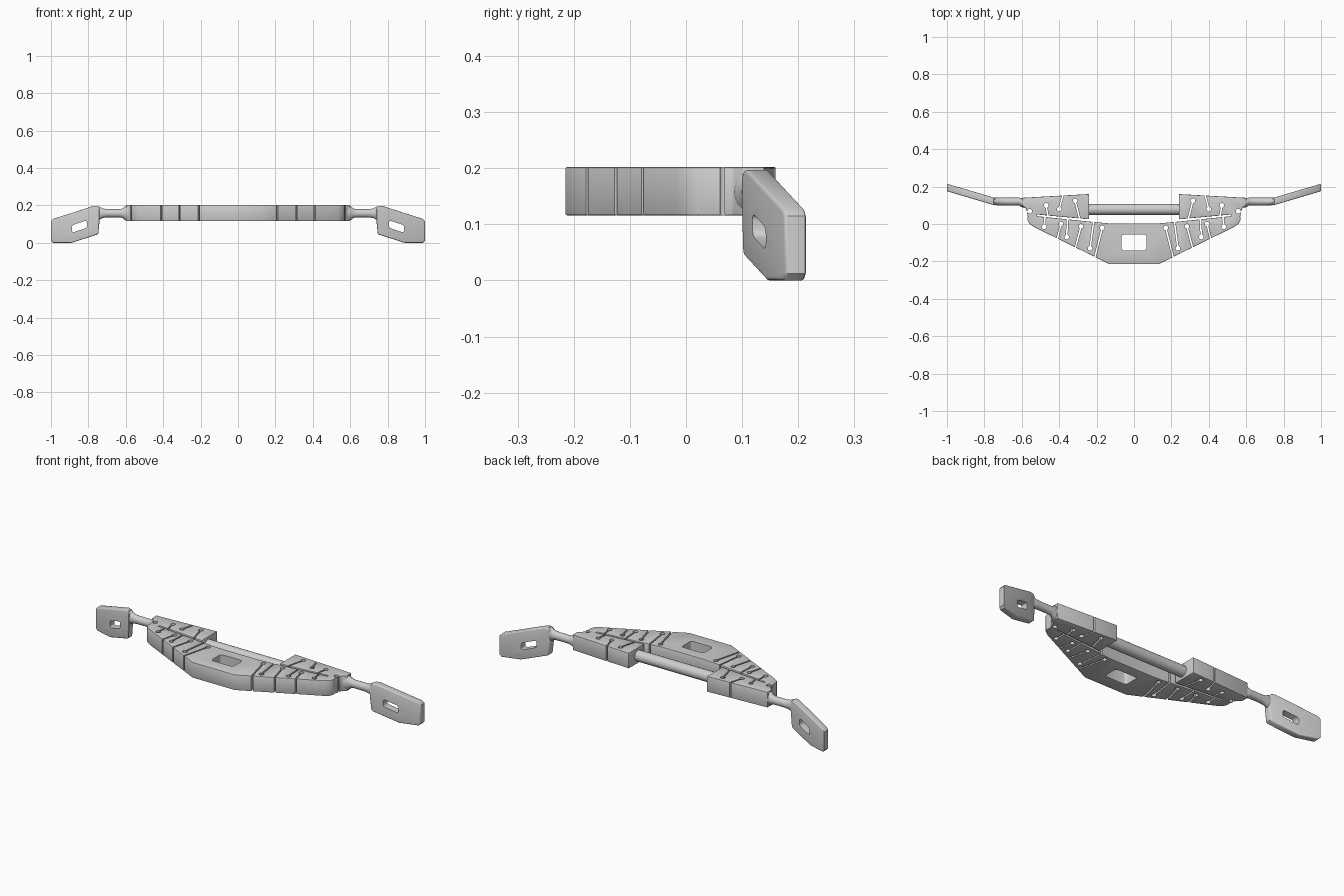
import bpy, bmesh, math
from mathutils import Vector

if "Cube" in bpy.data.objects:
    bpy.data.objects.remove(bpy.data.objects["Cube"], do_unlink=True)

grey = bpy.data.materials.new("light grey")
grey.use_nodes = True
grey.diffuse_color = (0.62, 0.62, 0.62, 1)
grey.node_tree.nodes["Principled BSDF"].inputs["Base Color"].default_value = (0.62, 0.62, 0.62, 1)

Z0, Z1 = 0.116, 0.202    # underside and top of the flexing body
SHEAR = 0.295            # backward sweep of the end paddles


def finish(name, bm):
    bmesh.ops.recalc_face_normals(bm, faces=bm.faces)
    mesh = bpy.data.meshes.new(name)
    bm.to_mesh(mesh)
    bm.free()
    mesh.materials.append(grey)
    ob = bpy.data.objects.new(name, mesh)
    bpy.context.collection.objects.link(ob)
    return ob


def prism(bm, points, offset):
    """Extrude a closed outline of 3D points along an offset."""
    face = bm.faces.new([bm.verts.new(p) for p in points])
    ext = bmesh.ops.extrude_face_region(bm, geom=[face])
    verts = [g for g in ext["geom"] if isinstance(g, bmesh.types.BMVert)]
    bmesh.ops.translate(bm, verts=verts, vec=offset)


def apply(ob, kind, **settings):
    mod = ob.modifiers.new(kind.title(), kind)
    for key, value in settings.items():
        setattr(mod, key, value)
    bpy.context.view_layer.objects.active = ob
    bpy.ops.object.modifier_apply(modifier=mod.name)


def smooth(ob):
    bpy.ops.object.select_all(action='DESELECT')
    ob.select_set(True)
    bpy.context.view_layer.objects.active = ob
    bpy.ops.object.shade_smooth_by_angle(angle=math.radians(35))


def keyhole(hole, end, r=0.0125, w=0.0042):
    """Outline of a round hole with a narrow slit leading to end."""
    hole, end = Vector(hole), Vector(end)
    d = (end - hole).normalized()
    side = Vector((-d.y, d.x))
    start, gap = math.atan2(d.y, d.x), math.asin(w / r)
    pts = [end - side * w, end + side * w]
    for i in range(15):
        a = start + gap + (2 * math.pi - 2 * gap) * i / 14
        pts.append(hole + Vector((math.cos(a), math.sin(a))) * r)
    return pts


def rounded_box(cx, cy, hx, hy, r, slope=0.0, n=4):
    """Rounded rectangle outline, its long sides slanted by slope."""
    pts = []
    for q, (sx, sy) in enumerate(((1, 1), (-1, 1), (-1, -1), (1, -1))):
        for i in range(n + 1):
            a = math.pi / 2 * (q + i / n)
            x = sx * (hx - r) + r * math.cos(a)
            pts.append((cx + x, cy + sy * (hy - r) + r * math.sin(a) + slope * x))
    return pts


# Flexing body: bowed front beam joined to the two back blocks at the ends
half = [(0.13, -0.215), (0.535, -0.016), (0.56, 0.002), (0.57, 0.022), (0.568, 0.042),
        (0.578, 0.084), (0.6, 0.1), (0.6, 0.14), (0.24, 0.16), (0.24, 0.025),
        (0.52, 0.051), (0.52, 0.042), (0.24, 0.013), (0.13, 0.003)]
outline = half + [(-x, y) for x, y in reversed(half)]
bm = bmesh.new()
prism(bm, [(x, y, Z0) for x, y in outline], (0, 0, Z1 - Z0))
body = finish("flexing_body", bm)
apply(body, 'BEVEL', width=0.003, segments=2, limit_method='ANGLE')

# Cutters: flexure slits and the centre window
slits = [
    ((0.17, -0.02), (0.215, -0.2)), ((0.283, -0.012), (0.318, -0.145)), ((0.39, 0.0), (0.415, -0.1)),
    ((0.235, -0.13), (0.215, 0.02)), ((0.36, -0.07), (0.355, 0.03)), ((0.48, -0.015), (0.475, 0.042)),
    ((0.315, 0.125), (0.29, 0.024)), ((0.40, 0.08), (0.375, 0.17)), ((0.47, 0.10), (0.46, 0.04)),
    ((0.557, 0.068), (0.61, 0.058))]
bm = bmesh.new()
for hole, end in slits:
    for s in (1, -1):
        prism(bm, [(s * p[0], p[1], 0.05) for p in keyhole(hole, end)], (0, 0, 0.2))
prism(bm, [(x, y, 0.05) for x, y in rounded_box(0, -0.098, 0.067, 0.043, 0.015)], (0, 0, 0.2))
cutter = finish("slit_cutter", bm)
cutter.hide_render = True
apply(body, 'BOOLEAN', object=cutter, operation='DIFFERENCE', solver='EXACT', use_self=True)
bpy.data.objects.remove(cutter, do_unlink=True)
smooth(body)


def loft(name, sections, n=20):
    """Oval sections (x, y, half width, z, half height) joined along x."""
    bm = bmesh.new()
    rings = []
    for x, y, hy, z, hz in sections:
        rings.append([bm.verts.new((x, y + hy * math.cos(2 * math.pi * i / n),
                                    z + hz * math.sin(2 * math.pi * i / n))) for i in range(n)])
    for a, b in zip(rings, rings[1:]):
        for i in range(n):
            bm.faces.new((a[i], a[(i + 1) % n], b[(i + 1) % n], b[i]))
    bm.faces.new(rings[0])
    bm.faces.new(rings[-1])
    smooth(finish(name, bm))


# Round rod between the back blocks
loft("centre_rod", [(x, 0.078, 0.03, 0.158, 0.03) for x in (-0.25, 0.25)])

for side, s in (("left", 1), ("right", -1)):
    # Neck from block to paddle, flared at both ends
    loft(side + "_neck", [(s * x, y, hy, 0.158, hz) for x, y, hy, hz in (
        (0.585, 0.112, 0.026, 0.04), (0.603, 0.115, 0.024, 0.037), (0.615, 0.12, 0.021, 0.027),
        (0.63, 0.12, 0.021, 0.022), (0.70, 0.12, 0.021, 0.022), (0.725, 0.12, 0.021, 0.026),
        (0.742, 0.121, 0.02, 0.036), (0.755, 0.124, 0.016, 0.036))])

    # Swept end paddle with a slanted strap slot
    shape = [(0.74, 0.12), (0.74, 0.185), (0.752, 0.196), (0.772, 0.197), (0.988, 0.128),
             (1.0, 0.115), (1.0, 0.012), (0.988, 0.0), (0.89, 0.0), (0.755, 0.043), (0.747, 0.05)]

    def sweep(x, z, y):
        return (s * x, y + SHEAR * (x - 0.735), z)

    bm = bmesh.new()
    prism(bm, [sweep(x, z, 0.097) for x, z in shape], (0, 0.04, 0))
    paddle = finish(side + "_paddle", bm)
    apply(paddle, 'BEVEL', width=0.006, segments=3, limit_method='ANGLE', angle_limit=math.radians(50))
    bm = bmesh.new()
    slot_outline = rounded_box(0.848, 0.087, 0.04, 0.02, 0.012, slope=-0.32)
    prism(bm, [sweep(x, z, 0.05) for x, z in slot_outline], (0, 0.15, 0))
    slot = finish("slot_cutter", bm)
    slot.hide_render = True
    apply(paddle, 'BOOLEAN', object=slot, operation='DIFFERENCE', solver='EXACT')
    bpy.data.objects.remove(slot, do_unlink=True)
    smooth(paddle)
